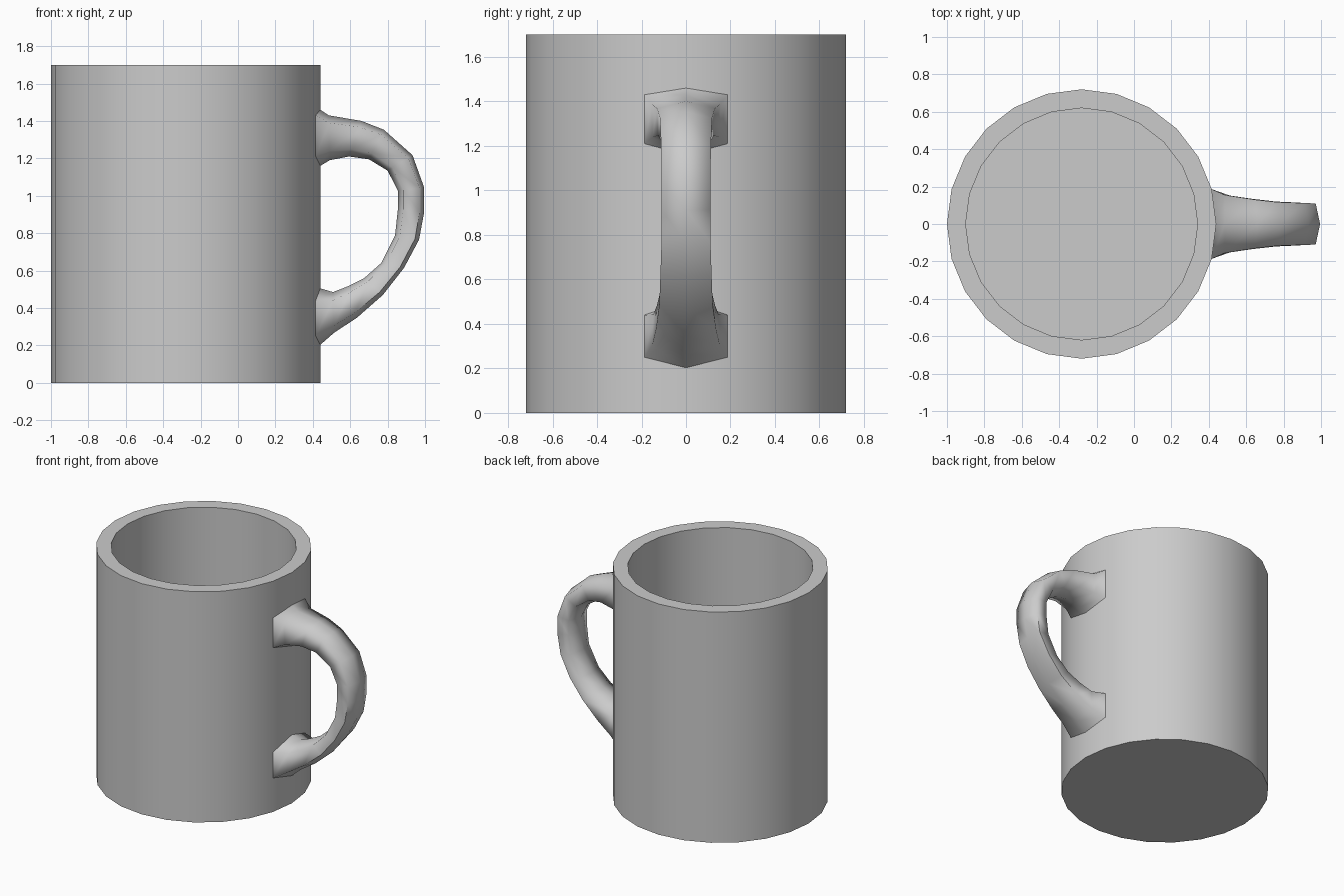
import bpy, bmesh
from math import cos, sin, pi, radians

if "Cube" in bpy.data.objects:
    bpy.data.objects.remove(bpy.data.objects["Cube"])

CX, SIDES = -0.28, 24


def loft(name, rings, caps, angle):
    """Skin a list of closed rings with quads, optionally capping both ends."""
    bm = bmesh.new()
    loops = [[bm.verts.new(p) for p in ring] for ring in rings]
    n = len(loops[0])
    for a, b in zip(loops, loops[1:]):
        for i in range(n):
            j = (i + 1) % n
            bm.faces.new((a[i], a[j], b[j], b[i]))
    if caps:
        bm.faces.new(loops[0][::-1])
        bm.faces.new(loops[-1])
    bmesh.ops.recalc_face_normals(bm, faces=bm.faces)
    mesh = bpy.data.meshes.new(name)
    bm.to_mesh(mesh)
    bm.free()
    obj = bpy.data.objects.new(name, mesh)
    bpy.context.collection.objects.link(obj)
    bpy.ops.object.select_all(action='DESELECT')
    obj.select_set(True)
    bpy.context.view_layer.objects.active = obj
    bpy.ops.object.shade_smooth_by_angle(angle=radians(angle))
    return obj


def circle(r, z):
    return [(CX + r * cos(2 * pi * i / SIDES), r * sin(2 * pi * i / SIDES), z)
            for i in range(SIDES)]


# cup: outer wall, rim, inner wall and floor
loft("cup_body", [circle(r, z) for r, z in
                  ((0.72, 0), (0.72, 1.7), (0.62, 1.7), (0.62, 0.1))], True, 30)

# handle: outer x, z, inner x, z, half width along the curve
path = [
    (0.485, 1.43, 0.49, 1.19, 0.155),
    (0.66, 1.40, 0.594, 1.21, 0.13),
    (0.78, 1.353, 0.70, 1.195, 0.117),
    (0.933, 1.217, 0.80, 1.134, 0.112),
    (0.995, 1.045, 0.855, 1.027, 0.11),
    (0.995, 0.91, 0.855, 0.93, 0.11),
    (0.968, 0.765, 0.84, 0.79, 0.11),
    (0.888, 0.615, 0.765, 0.64, 0.115),
    (0.775, 0.47, 0.675, 0.56, 0.12),
    (0.636, 0.348, 0.585, 0.515, 0.135),
    (0.513, 0.267, 0.508, 0.485, 0.152),
]


def section(ox, oz, ix, iz, w):
    """Six-sided section: ridge outside and inside, two corners per side."""
    def mix(t, y):
        return (ox + (ix - ox) * t, y, oz + (iz - oz) * t)
    return [mix(0, 0), mix(0.17, w), mix(0.8, w * 0.97),
            mix(1, 0), mix(0.8, -w * 0.97), mix(0.17, -w)]


def root(outer, outer_side, inner_side, inner):
    """Flared end following two facets of the cup wall."""
    x0, x1, y = 0.44, CX + 0.72 * cos(pi / 12), 0.72 * sin(pi / 12)
    return [(x0, 0, outer), (x1, y, outer_side), (x1, y, inner_side),
            (x0, 0, inner), (x1, -y, inner_side), (x1, -y, outer_side)]


rings = [root(1.46, 1.43, 1.21, 1.16)]
rings += [section(*p) for p in path]
rings += [root(0.203, 0.25, 0.44, 0.505)]
loft("handle", rings, False, 80)
